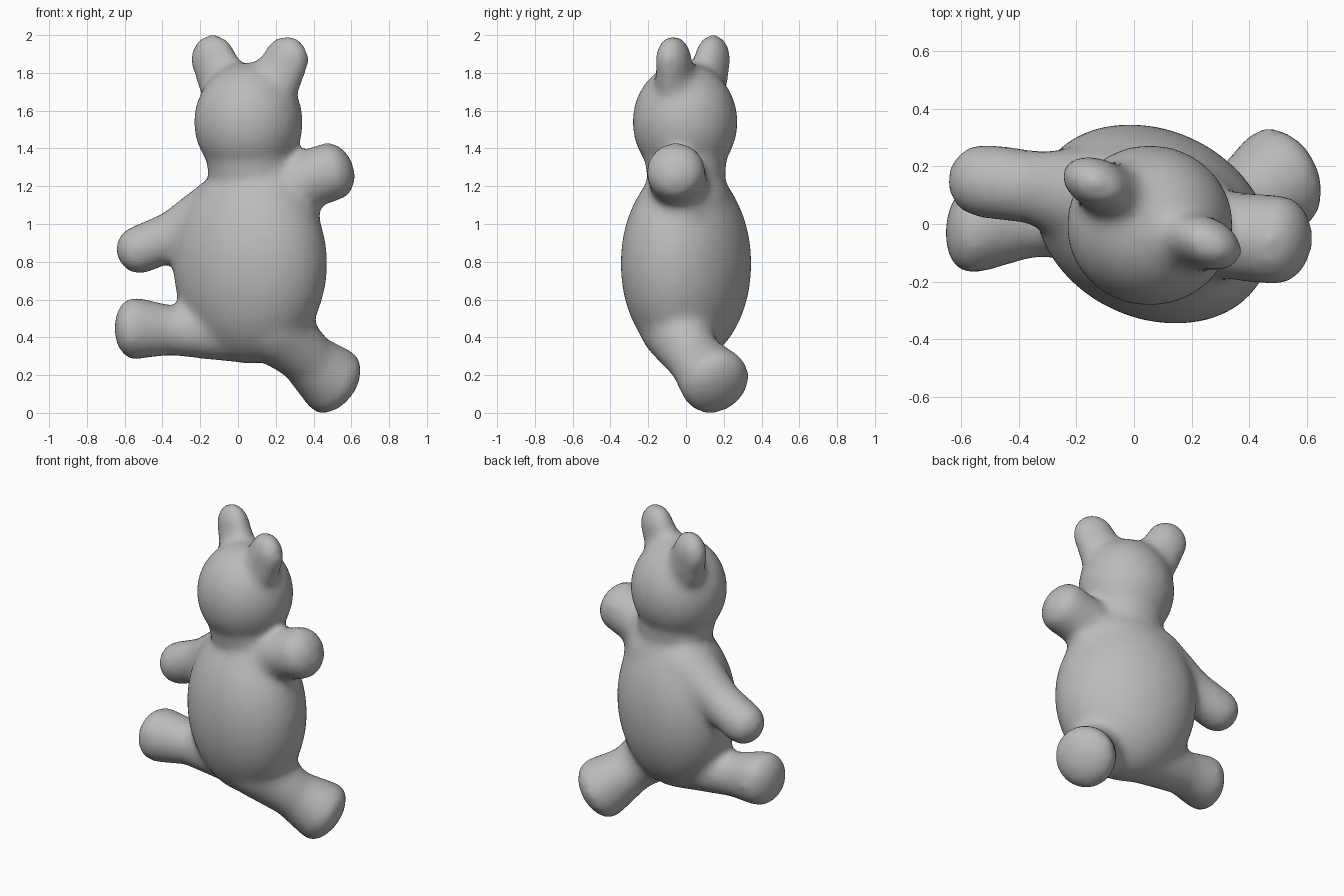
import bpy, bmesh, math
from mathutils import Vector, Matrix

if "Cube" in bpy.data.objects:
    bpy.data.objects.remove(bpy.data.objects["Cube"])

grey = bpy.data.materials.new("soft grey")
grey.diffuse_color = (0.5, 0.5, 0.5, 1)
grey.use_nodes = True
grey.node_tree.nodes["Principled BSDF"].inputs["Base Color"].default_value = grey.diffuse_color

bm = bmesh.new()


def ellipsoid(centre, radii, turn=0, lean=0):
    """Add an egg shape turned about z and leaned sideways."""
    m = (Matrix.Translation(centre) @ Matrix.Rotation(math.radians(turn), 4, 'Z')
         @ Matrix.Rotation(math.radians(lean), 4, 'Y') @ Matrix.Diagonal((*radii, 1)))
    bmesh.ops.create_uvsphere(bm, u_segments=40, v_segments=24, radius=1, matrix=m)


def limb(start, end, r0, r1, cap, facing=None):
    """Add a tapered limb with a flattened pad at its far end."""
    a, b = Vector(start), Vector(end)
    q = Vector(facing or b - a).to_track_quat('Z', 'Y').to_matrix().to_4x4()
    part = bmesh.new()
    for p, r, h in ((a, r0, r0), (b, r1, cap)):
        bmesh.ops.create_uvsphere(part, u_segments=28, v_segments=16, radius=1,
                                  matrix=Matrix.Translation(p) @ q @ Matrix.Diagonal((r, r, h, 1)))
    hull = bmesh.ops.convex_hull(part, input=part.verts)
    junk = {v for v in hull["geom_interior"] + hull["geom_unused"] if isinstance(v, bmesh.types.BMVert)}
    bmesh.ops.delete(part, geom=list(junk), context='VERTS')
    tmp = bpy.data.meshes.new("limb")
    part.to_mesh(tmp)
    part.free()
    bm.from_mesh(tmp)
    bpy.data.meshes.remove(tmp)


# torso, shoulders, neck and head
ellipsoid((0.065, 0, 0.79), (0.425, 0.328, 0.53), turn=-25)
ellipsoid((0.10, 0, 1.08), (0.31, 0.245, 0.26), turn=-18)
ellipsoid((0.07, 0, 1.30), (0.235, 0.215, 0.16))
ellipsoid((0.055, -0.005, 1.54), (0.29, 0.28, 0.315))

# ears with wider roots
ellipsoid((-0.128, 0.14, 1.865), (0.13, 0.09, 0.143), turn=-25, lean=-18)
ellipsoid((-0.085, 0.115, 1.77), (0.142, 0.098, 0.17), turn=-25, lean=-22)
ellipsoid((0.252, -0.065, 1.86), (0.13, 0.09, 0.143), turn=-25, lean=18)
ellipsoid((0.205, -0.055, 1.77), (0.142, 0.098, 0.17), turn=-25, lean=22)

# arms and filled armpit
limb((0.22, -0.03, 1.18), (0.50, -0.055, 1.28), 0.15, 0.158, 0.115)
ellipsoid((0.27, -0.03, 1.06), (0.165, 0.16, 0.19))
limb((-0.06, 0.08, 1.08), (-0.30, 0.12, 0.965), 0.19, 0.135, 0.13)
limb((-0.25, 0.115, 0.98), (-0.525, 0.15, 0.862), 0.13, 0.13, 0.122)

# right leg, slim at the hip with a wide foot pad
limb((0.18, -0.06, 0.46), (0.37, 0.04, 0.29), 0.19, 0.145, 0.14)
limb((0.31, 0.01, 0.33), (0.505, 0.155, 0.165), 0.13, 0.19, 0.11, (0.7, 0.35, -0.5))

# left leg
limb((0.0, 0.02, 0.435), (-0.38, 0.02, 0.435), 0.17, 0.13, 0.12)
limb((-0.32, 0.02, 0.435), (-0.55, -0.01, 0.448), 0.125, 0.168, 0.105, (-1, 0.15, 0))

mesh = bpy.data.meshes.new("bear")
bm.to_mesh(mesh)
bm.free()
mesh.materials.append(grey)
bear = bpy.data.objects.new("bear", mesh)
bpy.context.collection.objects.link(bear)

# fuse the parts into one soft skin
fuse = bear.modifiers.new("fuse", 'REMESH')
fuse.mode = 'VOXEL'
fuse.voxel_size = 0.022
fuse.use_smooth_shade = True
soften = bear.modifiers.new("soften", 'SMOOTH')
soften.factor = 0.5
soften.iterations = 20
